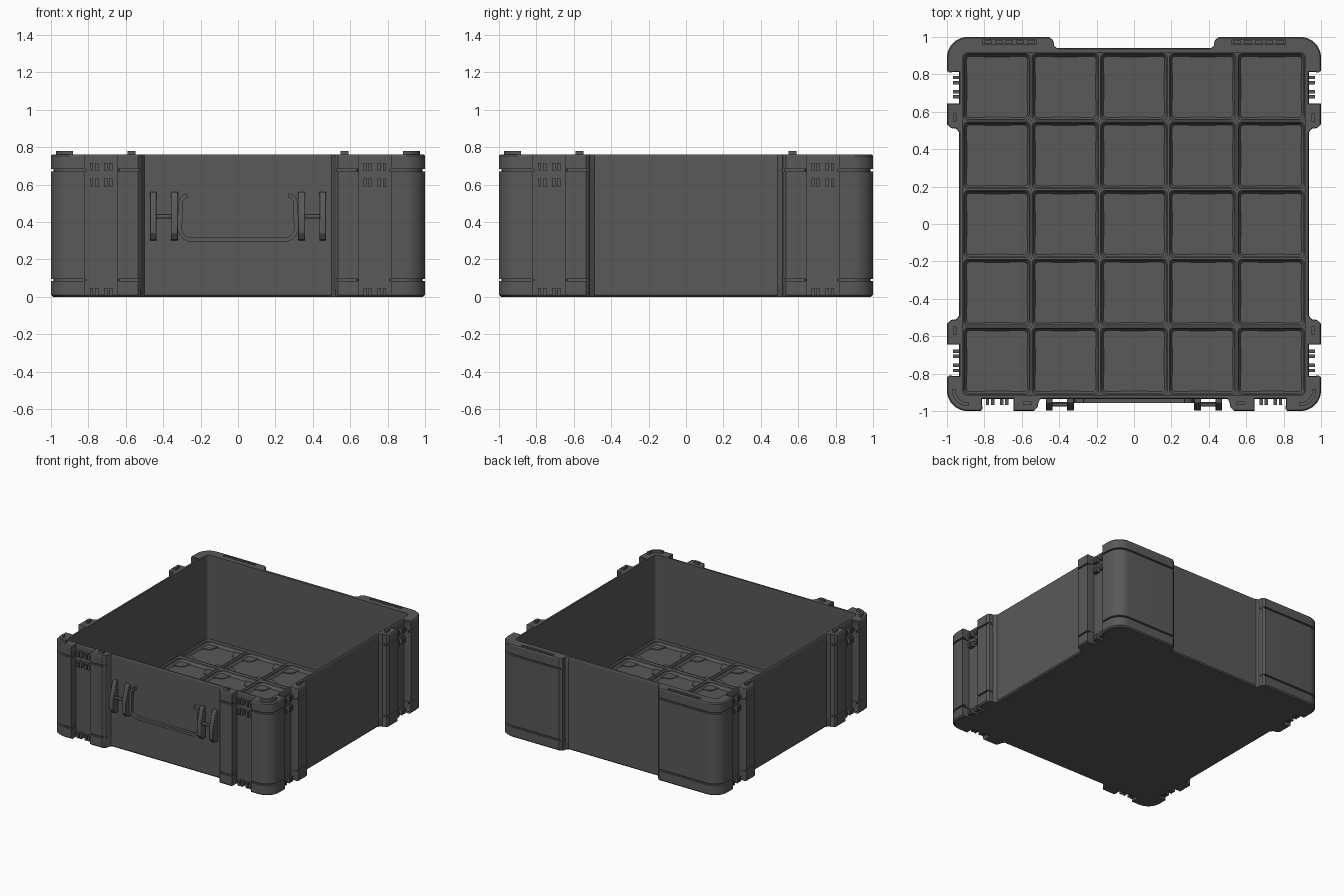
import bpy, bmesh, math
from mathutils import Vector

if "Cube" in bpy.data.objects:
    bpy.data.objects.remove(bpy.data.objects["Cube"])

gray = bpy.data.materials.new("dark gray plastic")
gray.diffuse_color = (0.1, 0.1, 0.1, 1)
gray.use_nodes = True
gray.node_tree.nodes["Principled BSDF"].inputs["Base Color"].default_value = gray.diffuse_color
H, FLOOR, PITCH = 0.76, 0.03, 0.3665


def finish(name, bm, smooth=True):
    bmesh.ops.recalc_face_normals(bm, faces=bm.faces)
    me = bpy.data.meshes.new(name)
    bm.to_mesh(me)
    bm.free()
    me.materials.append(gray)
    ob = bpy.data.objects.new(name, me)
    bpy.context.collection.objects.link(ob)
    if smooth:
        bpy.ops.object.select_all(action='DESELECT')
        ob.select_set(True)
        bpy.context.view_layer.objects.active = ob
        bpy.ops.object.shade_smooth_by_angle(angle=math.radians(30))
    return ob


def loft(bm, loops, caps=True):
    rings = [[bm.verts.new(p) for p in lp] for lp in loops]
    n = len(rings[0])
    for a, b in zip(rings, rings[1:]):
        for i in range(n):
            bm.faces.new((a[i], a[(i + 1) % n], b[(i + 1) % n], b[i]))
    if caps:
        bm.faces.new(rings[0][::-1])
        bm.faces.new(rings[-1])


def box(bm, x0, x1, y0, y1, z0, z1):
    loft(bm, [[(x0, y0, z), (x1, y0, z), (x1, y1, z), (x0, y1, z)] for z in (z0, z1)])


def arc(cx, cy, r, a0, a1, n):
    return [(cx + r * math.cos(math.radians(a0 + (a1 - a0) * i / n)),
             cy + r * math.sin(math.radians(a0 + (a1 - a0) * i / n))) for i in range(n + 1)]


def rounded_square(cx, cy, h, r, z, n=4):
    pts = []
    for k, (sx, sy) in enumerate(((1, 1), (-1, 1), (-1, -1), (1, -1))):
        pts += arc(cx + sx * (h - r), cy + sy * (h - r), r, 90 * k, 90 * k + 90, n)
    return [(x, y, z) for x, y in pts]


# outer plan: thin walls, thick corner blocks, latch slots
W = 0.935
side = [(1, -.82), (W, -.82), (W, -.645), (1, -.645), (1, -.535), (.985, -.518), (.955, -.515), (W, -.49)]
right = [(.50, -W), (.515, -.96), (.52, -.985), (.535, -1), (.645, -1), (.645, -W), (.82, -W), (.82, -1)]
right += arc(.89, -.89, .11, -90, 0, 8) + side + [(x, -y) for x, y in side[::-1]]
right += arc(.89, .89, .11, 0, 90, 8) + [(.455, 1), (.435, .985), (.43, .955), (.41, .94)]
plan = right + [(-x, y) for x, y in right[::-1]]


def level(z, block=1.0, whole=1.0):
    # block < 1 pulls only the corner blocks inwards, for the grooves
    out = []
    for x, y in plan:
        k = whole * (block if max(abs(x), abs(y)) > .965 else 1)
        out.append((x * k, y * k, z))
    return out


bm = bmesh.new()
g = 0.986
loft(bm, [level(0, whole=.99), level(.01), level(.083), level(.083, g), level(.096, g), level(.096),
          level(.67), level(.67, g), level(.683, g), level(.683), level(H - .008), level(H, whole=.995)])
body = finish("crate_body", bm)

# hollow and rear hinge recesses
bm = bmesh.new()
loft(bm, [rounded_square(0, 0, .917, .03, z) for z in (FLOOR, 1)])
for s in (-1, 1):
    xs = sorted((s * .52, s * .81))
    box(bm, xs[0], xs[1], .96, .984, H - .025, 1)
cutter = finish("hollow_cutter", bm, False)
cutter.hide_render = True
cutter.display_type = 'WIRE'
mod = body.modifiers.new("hollow", 'BOOLEAN')
mod.operation, mod.solver, mod.object = 'DIFFERENCE', 'EXACT', cutter

# hinge pins inside the rear recesses
bm = bmesh.new()
for s in (-1, 1):
    for i in range(5):
        x = s * (.55 + .058 * i)
        box(bm, x - .02, x + .02, .962, .982, H - .026, H - .006)
finish("hinge_pins", bm, False)

# floor lattice and corner pads
lat, pads = bmesh.new(), bmesh.new()
for i in range(5):
    for j in range(5):
        cx, cy = (i - 2) * PITCH, (j - 2) * PITCH
        prof = [(.18325, .002, FLOOR), (.18325, .002, .072), (.178, .02, .072), (.171, .025, .062),
                (.171, .025, .048), (.16, .02, FLOOR)]
        loft(lat, [rounded_square(cx, cy, h, r, z) for h, r, z in prof], caps=False)
        for sx in (-1, 1):
            for sy in (-1, 1):
                # wavy pad: flared ends and a rounded inner corner
                p = [(.165, .165), (.07, .165), (.073, .152), (.088, .143)]
                p += arc(.133, .133, .05, 170, 280, 8)
                p += [(.143, .088), (.152, .073), (.165, .07)]
                loft(pads, [[(cx + sx * x, cy + sy * y, z) for x, y in p] for z in (FLOOR - .005, FLOOR + .006)])
finish("floor_lattice", lat)
finish("floor_corner_pads", pads, False)

# latch knuckles in the six slots, three rows each
bm = bmesh.new()
for s in (-1, 1):
    for c in (.68, .708, .755, .783):
        for z0, z1 in ((.675, .715), (.59, .632), (.006, .048)):
            a, b = c - .009, c + .009
            x0, x1 = sorted((s * a, s * b))
            box(bm, x0, x1, -.968, -.93, z0, z1)
            xa, xb = sorted((s * .93, s * .968))
            for y0, y1 in ((a, b), (-b, -a)):
                box(bm, xa, xb, y0, y1, z0, z1)
finish("latch_knuckles", bm, False)

# stacking ridges on the rim: small tabs and front corner arcs
bm = bmesh.new()
for s in (-1, 1):
    for cx, cy, hx, hy in ((.57, -.958, .022, .01), (.958, -.57, .01, .022), (.958, .57, .01, .022)):
        box(bm, s * cx - hx, s * cx + hx, cy - hy, cy + hy, H - .01, .78)
    ring = arc(.89, -.89, .083, -95, 5, 10) + arc(.89, -.89, .063, 5, -95, 10)
    loft(bm, [[(s * x, y, z) for x, y in ring] for z in (H - .01, .78)])
finish("stacking_ridges", bm)

# handle brackets: paired plates with sloped ends
bm = bmesh.new()
prof = [(-.93, .30), (-.975, .305), (-.998, .34), (-.998, .43), (-.965, .54), (-.955, .56), (-.93, .56)]
for s in (-1, 1):
    for c in (.34, .453):
        loft(bm, [[(s * c + d, y, z) for y, z in prof] for d in (-.018, .018)])
ob = finish("handle_brackets", bm)
bv = ob.modifiers.new("soft_edges", 'BEVEL')
bv.width, bv.segments = .004, 2

# bracket pivots
bm = bmesh.new()
for s in (-1, 1):
    ring = arc(-.965, .43, .012, 0, 330, 11)
    loft(bm, [[(x, y, z) for y, z in ring] for x in (s * .33, s * .46)])
finish("handle_pivots", bm)

# U-shaped carry handle with hooked ends, swept with a rectangular section
half = [(0, .307), (.265, .307)] + arc(.255, .362, .055, -60, 0, 5)
half += [(.309, .40), (.308, .48)] + arc(.265, .50, .042, 5, 85, 5)
path = [Vector((-x, z)) for x, z in half[:0:-1]] + [Vector(p) for p in half]
bm = bmesh.new()
loops = []
for i, p in enumerate(path):
    t = (path[min(i + 1, len(path) - 1)] - path[max(i - 1, 0)]).normalized()
    n = Vector((-t.y, t.x)) * .011
    a, b = p + n, p - n
    loops.append([(a.x, -.93, a.y), (a.x, -.958, a.y), (b.x, -.958, b.y), (b.x, -.93, b.y)])
loft(bm, loops)
finish("carry_handle", bm)
